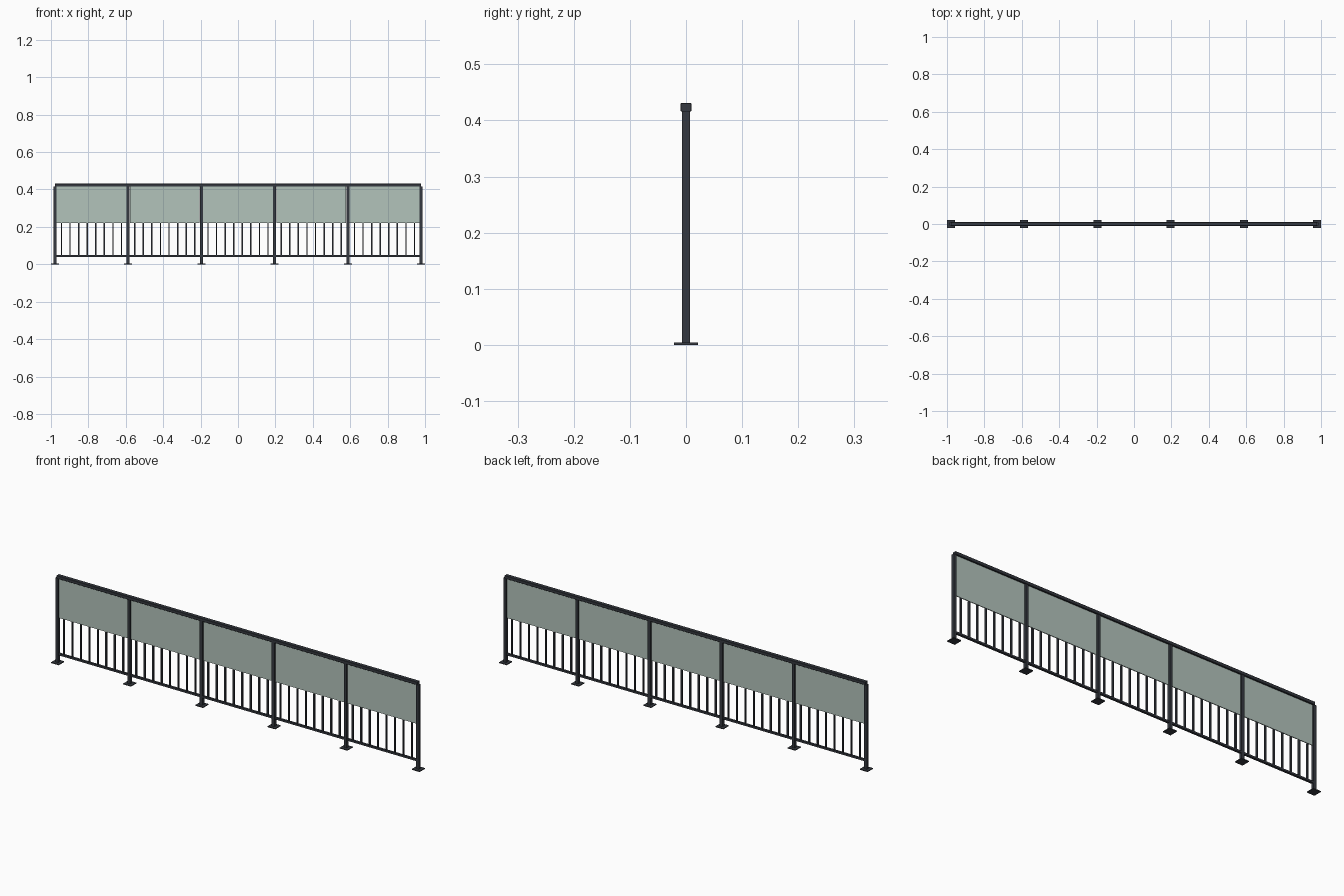
import bpy

if "Cube" in bpy.data.objects:
    bpy.data.objects.remove(bpy.data.objects["Cube"])

def material(name, color):
    m = bpy.data.materials.new(name)
    m.diffuse_color = color
    m.use_nodes = True
    m.node_tree.nodes["Principled BSDF"].inputs["Base Color"].default_value = m.diffuse_color
    return m

metal = material("dark_metal", (0.035, 0.04, 0.05, 1))
glass = material("frosted_glass", (0.45, 0.55, 0.50, 0.5))

def box(name, x, size, z0, z1, mat, bevel=0):
    bpy.ops.mesh.primitive_cube_add(size=1, location=(x, 0, (z0 + z1) / 2))
    o = bpy.context.object
    o.name = name
    o.scale = (size[0], size[1], z1 - z0)
    bpy.ops.object.transform_apply(location=False, rotation=False, scale=True)
    o.data.materials.append(mat)
    if bevel:
        b = o.modifiers.new("bevel", 'BEVEL')
        b.width = bevel
        b.segments = 1
    return o

END = 0.979          # centre of the end posts
BAYS = 5
BAY = 2 * END / BAYS
BARS = 8
STEP = (BAY - 0.024) / BARS

# Posts with floor plates
for i in range(BAYS + 1):
    x = -END + i * BAY
    box("floor_plate", x, (0.042, 0.042), 0, 0.004, metal)
    box("post", x, (0.015, 0.015), 0.004, 0.417, metal)

# Continuous handrail
box("handrail", 0, (2 * END, 0.019), 0.416, 0.431, metal, 0.001)

# Each bay: bottom rail, balusters and glass panel
for i in range(BAYS):
    x = -END + (i + 0.5) * BAY
    box("bottom_rail", x, (BAY - 0.015, 0.011), 0.040, 0.049, metal)
    box("glass_panel", x, (BAY - 0.018, 0.004), 0.222, 0.416, glass)
    for j in range(BARS):
        bx = x + (j - (BARS - 1) / 2) * STEP
        box("baluster", bx, (0.007, 0.008), 0.049, 0.222, metal)
